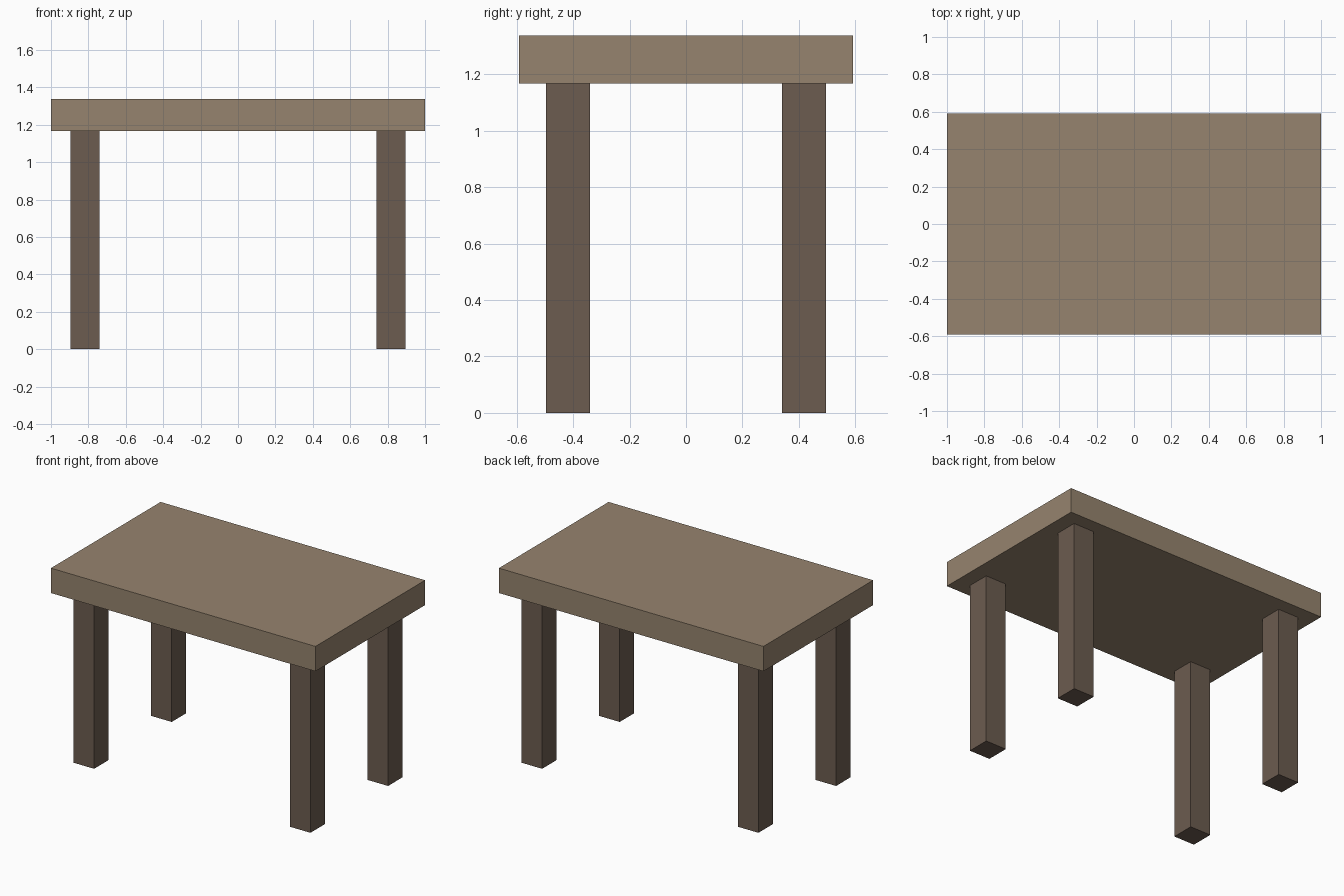
import bpy

if "Cube" in bpy.data.objects:
    bpy.data.objects.remove(bpy.data.objects["Cube"])


def material(name, color):
    mat = bpy.data.materials.new(name)
    mat.diffuse_color = (*color, 1)
    mat.use_nodes = True
    mat.node_tree.nodes["Principled BSDF"].inputs["Base Color"].default_value = mat.diffuse_color
    return mat


def box(name, center, size, mat):
    bpy.ops.mesh.primitive_cube_add(size=1, location=center)
    obj = bpy.context.object
    obj.name = name
    obj.scale = size
    bpy.ops.object.transform_apply(location=False, rotation=False, scale=True)
    obj.data.materials.append(mat)
    return obj


TOP_Z, UNDERSIDE_Z = 1.338, 1.168
LEG_X, LEG_Y, LEG_WIDTH = 0.818, 0.419, 0.156

light_wood = material("light_wood", (0.305, 0.23, 0.156))
dark_wood = material("dark_wood", (0.15, 0.107, 0.08))

# Thick slab top
box("tabletop", (0, 0, (TOP_Z + UNDERSIDE_Z) / 2),
    (2.0, 1.184, TOP_Z - UNDERSIDE_Z), light_wood)

# Four square legs, inset from the corners
for depth, sy in (("front", -1), ("back", 1)):
    for side, sx in (("left", -1), ("right", 1)):
        box(f"{depth}_{side}_leg", (sx * LEG_X, sy * LEG_Y, UNDERSIDE_Z / 2),
            (LEG_WIDTH, LEG_WIDTH, UNDERSIDE_Z), dark_wood)
